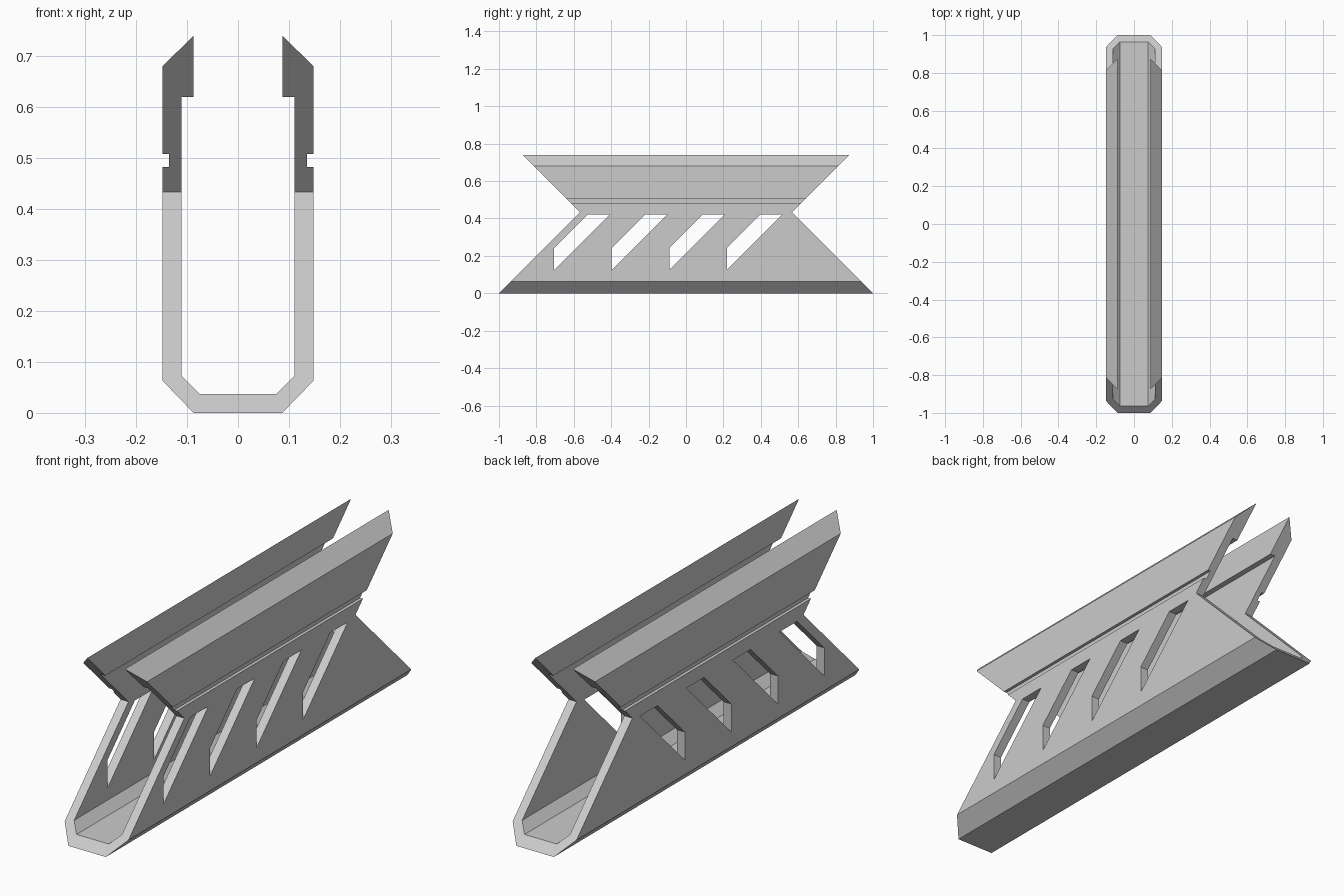
import bpy
import bmesh

if "Cube" in bpy.data.objects:
    bpy.data.objects.remove(bpy.data.objects["Cube"], do_unlink=True)

NECK = 0.433          # height where the ends are pinched inwards
HALF_NECK = 0.567     # half length at that height


def make_material(name, value):
    mat = bpy.data.materials.new(name)
    mat.use_nodes = True
    colour = (value, value, value, 1)
    mat.diffuse_color = colour
    mat.node_tree.nodes["Principled BSDF"].inputs["Base Color"].default_value = colour
    return mat


def make_object(name, bm, mat):
    bmesh.ops.recalc_face_normals(bm, faces=bm.faces[:])
    mesh = bpy.data.meshes.new(name)
    bm.to_mesh(mesh)
    bm.free()
    mesh.materials.append(mat)
    obj = bpy.data.objects.new(name, mesh)
    bpy.context.collection.objects.link(obj)
    return obj


grey = make_material("light grey", 0.6)

# Half cross-section of the channel: outer wall up, groove, lip, inner wall down
half = [(0.087, 0), (0.148, 0.063), (0.148, NECK),
        (0.148, 0.482), (0.135, 0.482), (0.135, 0.508), (0.148, 0.508),
        (0.148, 0.68), (0.087, 0.74), (0.087, 0.62), (0.111, 0.62),
        (0.111, NECK), (0.111, 0.073), (0.075, 0.037)]
ring = half + [(-x, z) for x, z in reversed(half)]
count = len(ring)

# Channel: cross-section stretched to ends that slope in to the neck and out again
bm = bmesh.new()
ends = [[bm.verts.new((x, side * (HALF_NECK + abs(z - NECK)), z)) for x, z in ring]
        for side in (-1, 1)]
front, back = ends
for i in range(count):
    j = (i + 1) % count
    bm.faces.new((front[i], front[j], back[j], back[i]))
for end in ends:
    bm.faces.new(end[:3] + end[11:-11] + end[-3:])   # lower U-shaped end
    bm.faces.new(end[2:12])                          # upper end, left wall
    bm.faces.new(end[-12:-2])                        # upper end, right wall
bmesh.ops.dissolve_limit(bm, angle_limit=0.01, verts=bm.verts[:], edges=bm.edges[:])
channel = make_object("slotted_channel", bm, grey)

# Slanted slots through both walls
slot = [(0, 0.125), (0.297, 0.422), (0.18, 0.422), (0, 0.242)]
bm = bmesh.new()
for k in range(4):
    start = -0.705 + 0.308 * k
    left, right = [[bm.verts.new((x, start + y, z)) for y, z in slot] for x in (0.3, -0.3)]
    bm.faces.new(left)
    bm.faces.new(right)
    for i in range(4):
        j = (i + 1) % 4
        bm.faces.new((left[i], left[j], right[j], right[i]))
cutter = make_object("slot_cutter", bm, grey)
cutter.hide_render = True

cut = channel.modifiers.new("slots", "BOOLEAN")
cut.operation = "DIFFERENCE"
cut.solver = "EXACT"
cut.object = cutter
bpy.context.view_layer.objects.active = channel
channel.select_set(True)
bpy.ops.object.modifier_apply(modifier=cut.name)
bpy.data.objects.remove(cutter, do_unlink=True)
